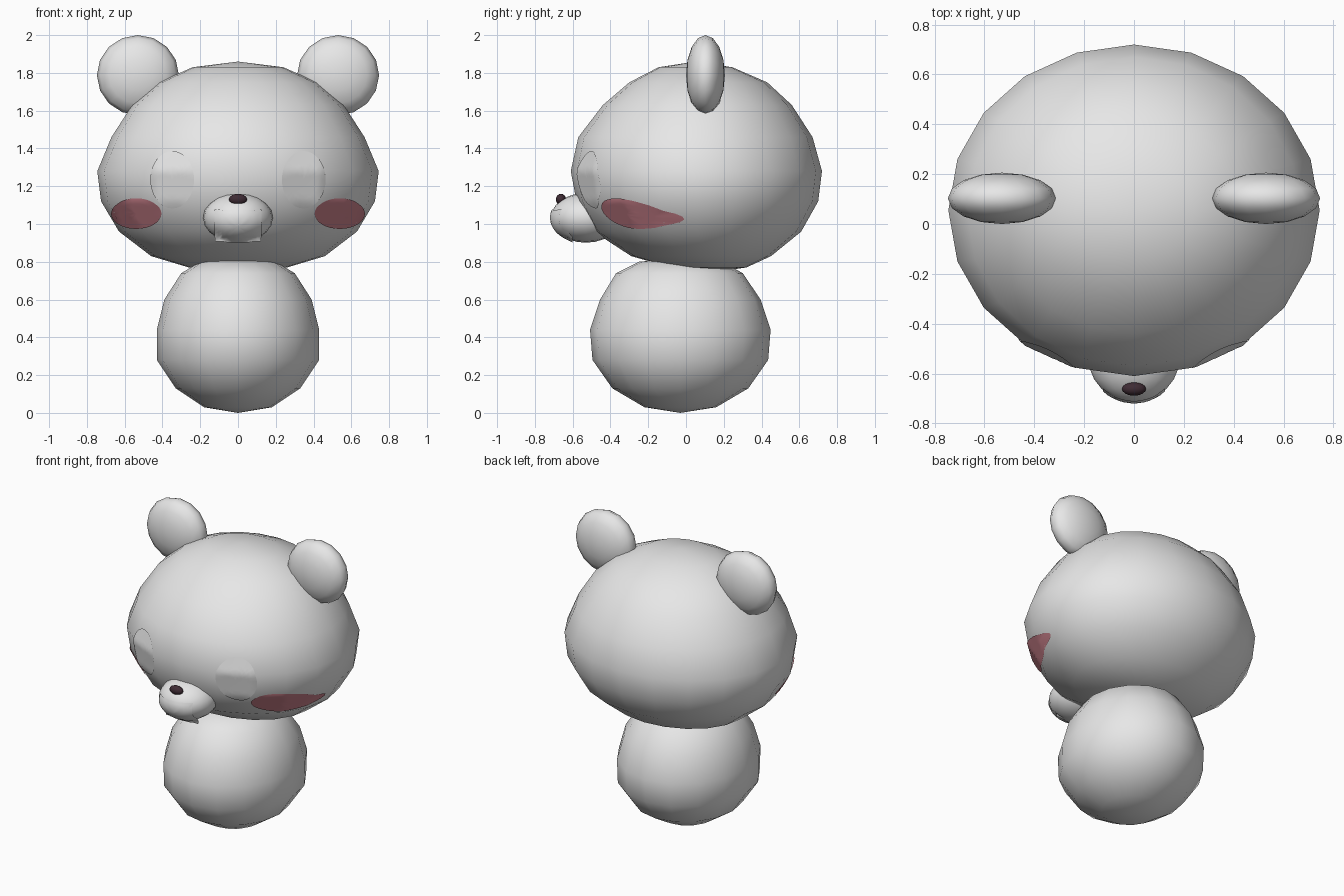
import bpy
import bmesh
import math
from mathutils import Vector
from mathutils.bvhtree import BVHTree

cube = bpy.data.objects.get("Cube")
if cube:
    bpy.data.objects.remove(cube, do_unlink=True)


def material(name, rgb):
    mat = bpy.data.materials.new(name)
    mat.use_nodes = True
    mat.diffuse_color = (*rgb, 1)
    mat.node_tree.nodes["Principled BSDF"].inputs["Base Color"].default_value = (*rgb, 1)
    return mat


GREY = material("light_grey", (0.8, 0.8, 0.8))
PINK = material("blush_pink", (0.6, 0.22, 0.26))
DARK = material("dark_plum", (0.05, 0.025, 0.035))


def finish(bm, name, mat, fix_normals=True):
    """Turn a bmesh into a smooth shaded object."""
    if fix_normals:
        bmesh.ops.recalc_face_normals(bm, faces=bm.faces)
    for face in bm.faces:
        face.smooth = True
    mesh = bpy.data.meshes.new(name)
    bm.to_mesh(mesh)
    bm.free()
    mesh.materials.append(mat)
    obj = bpy.data.objects.new(name, mesh)
    bpy.context.collection.objects.link(obj)
    return obj


def stacked_rings(name, rows, bottom, top, segments, mat):
    """Closed round form from rows of (z, centre y, x radius, y radius)."""
    bm = bmesh.new()
    angles = [math.tau * i / segments for i in range(segments)]
    loops = [[bm.verts.new((rx * math.sin(a), cy + ry * math.cos(a), z)) for a in angles]
             for z, cy, rx, ry in rows]
    poles = bm.verts.new(bottom), bm.verts.new(top)
    for i in range(segments):
        j = (i + 1) % segments
        for low, high in zip(loops, loops[1:]):
            bm.faces.new((low[i], low[j], high[j], high[i]))
        bm.faces.new((poles[0], loops[0][j], loops[0][i]))
        bm.faces.new((poles[1], loops[-1][i], loops[-1][j]))
    return finish(bm, name, mat)


def ellipsoid(name, centre, radii, segments, rings, mat):
    """Sphere with its poles facing front and back, stretched to radii."""
    bm = bmesh.new()
    bmesh.ops.create_uvsphere(bm, u_segments=segments, v_segments=rings, radius=1)
    for v in bm.verts:
        x, y, z = v.co
        v.co = Vector((x * radii[0], -z * radii[1], y * radii[2])) + Vector(centre)
    return finish(bm, name, mat)


def surface_patch(name, target, centre, size, mat, square=False, back=9.0):
    """Thin sheet laid onto the front of target, round or square in outline."""
    tree = BVHTree.FromPolygons([v.co for v in target.data.vertices],
                                [p.vertices for p in target.data.polygons])
    bm = bmesh.new()
    count, steps = 32, 6

    def point(angle, t):
        c, s = math.cos(angle), math.sin(angle)
        k = t / max(abs(c), abs(s)) if square else t
        x, z = centre[0] + size[0] * c * k, centre[1] + size[1] * s * k
        hit, normal, _, _ = tree.ray_cast(Vector((x, -3, z)), Vector((0, 1, 0)))
        if hit is None:
            return bm.verts.new((x, min(back, 0), z))
        spot = hit + normal * 0.006
        spot.y = min(spot.y, back)
        return bm.verts.new(spot)

    middle = point(0, 0)
    loops = [[point(math.tau * i / count, (r + 1) / steps) for i in range(count)]
             for r in range(steps)]
    for i in range(count):
        j = (i + 1) % count
        bm.faces.new((middle, loops[0][i], loops[0][j]))
        for inner, outer in zip(loops, loops[1:]):
            bm.faces.new((inner[i], outer[i], outer[j], inner[j]))
    return finish(bm, name, mat, fix_normals=False)


# Body: a rounded pear tucked under the head
body_rows = [
    (0.03, -0.03, 0.18, 0.19), (0.13, -0.03, 0.33, 0.36), (0.28, -0.03, 0.43, 0.465),
    (0.44, -0.03, 0.43, 0.478), (0.60, -0.03, 0.39, 0.425), (0.74, -0.035, 0.30, 0.335),
    (0.80, -0.03, 0.20, 0.22),
]
stacked_rings("body", body_rows, (0, -0.03, 0), (0, -0.03, 0.82), 16, GREY)

# Head: wide, with the underside leaning back
head_rows = [
    (0.77, 0.12, 0.26, 0.20), (0.83, 0.08, 0.46, 0.37), (0.96, 0.06, 0.63, 0.55),
    (1.12, 0.06, 0.725, 0.64), (1.28, 0.055, 0.745, 0.665), (1.46, 0.05, 0.67, 0.62),
    (1.63, 0.06, 0.56, 0.50), (1.75, 0.065, 0.42, 0.365), (1.83, 0.05, 0.24, 0.195),
]
head = stacked_rings("head", head_rows, (0, 0.15, 0.745), (0, 0.05, 1.86), 20, GREY)

# Muzzle, mouth plate and nose
muzzle = ellipsoid("muzzle", (0, -0.53, 1.033), (0.185, 0.185, 0.132), 20, 12, GREY)
surface_patch("mouth_plate", muzzle, (0, 0.99), (0.12, 0.083), GREY, square=True, back=-0.6)
ellipsoid("nose", (0, -0.662, 1.13), (0.048, 0.027, 0.03), 16, 8, DARK)

# Ears, eyes and cheeks on both sides
for side, sign in (("left", 1), ("right", -1)):
    ellipsoid(side + "_ear", (sign * 0.53, 0.103, 1.788), (0.217, 0.103, 0.212), 16, 8, GREY)
    surface_patch(side + "_eye", head, (sign * 0.345, 1.235), (0.115, 0.15), GREY)
    surface_patch(side + "_cheek", head, (sign * 0.535, 1.057), (0.132, 0.08), PINK)
